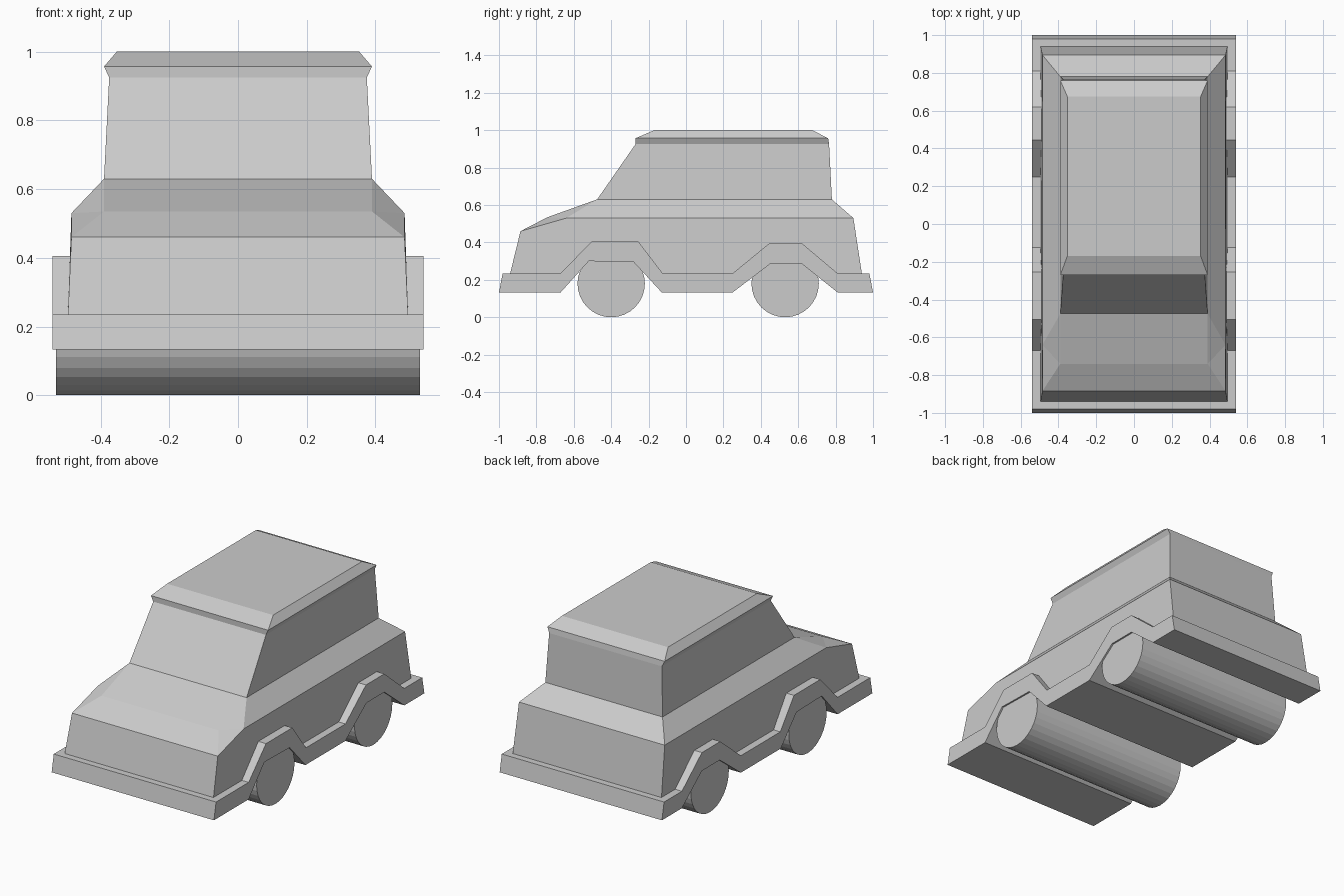
import bpy, bmesh
from math import pi

cube = bpy.data.objects.get("Cube")
if cube:
    bpy.data.objects.remove(cube, do_unlink=True)

grey = bpy.data.materials.new("light grey")
grey.use_nodes = True
grey.diffuse_color = (0.6, 0.6, 0.6, 1)
grey.node_tree.nodes["Principled BSDF"].inputs["Base Color"].default_value = grey.diffuse_color


def build(name, faces):
    """Make an object from faces given as corner positions, welded together."""
    bm = bmesh.new()
    for face in faces:
        bm.faces.new([bm.verts.new(p) for p in face])
    bmesh.ops.remove_doubles(bm, verts=bm.verts, dist=0.0005)
    bmesh.ops.recalc_face_normals(bm, faces=bm.faces)
    mesh = bpy.data.meshes.new(name)
    bm.to_mesh(mesh)
    bm.free()
    mesh.materials.append(grey)
    obj = bpy.data.objects.new(name, mesh)
    bpy.context.collection.objects.link(obj)
    return obj


def both_sides(face):
    return [face, [(-x, y, z) for x, y, z in face]]


def across(a, b):
    """Face spanning the car from left to right between two points."""
    flip = lambda p: (-p[0], p[1], p[2])
    return [a, b, flip(b), flip(a)]


# Fender band outlines (y, z), rising over both wheels
upper = [(-0.98, 0.235), (-0.67, 0.235), (-0.505, 0.405), (-0.255, 0.405), (-0.125, 0.235),
         (0.25, 0.235), (0.445, 0.395), (0.62, 0.395), (0.81, 0.235), (0.98, 0.235)]
lower = [(-1, 0.133), (-0.67, 0.133), (-0.52, 0.3), (-0.28, 0.295), (-0.13, 0.133),
         (0.25, 0.133), (0.45, 0.285), (0.62, 0.285), (0.81, 0.133), (1, 0.133)]

# Bumper and fender band
W = 0.54
faces = []
top = [(W, y, z) for y, z in upper]
low = [(W, y, z) for y, z in lower]
for i in range(len(top) - 1):
    faces += both_sides([low[i], low[i + 1], top[i + 1], top[i]])
    faces += [across(top[i], top[i + 1]), across(low[i], low[i + 1])]
faces += [across(low[0], top[0]), across(low[-1], top[-1])]
build("bumper_and_fenders", faces)

# Lower body with hood and sloping shoulders
nose, crease = (0.485, -0.885, 0.46), (0.39, -0.74, 0.535)
shoulder_front, shoulder_back = (0.485, -0.64, 0.53), (0.485, 0.895, 0.53)
belt_front, belt_back = (0.39, -0.475, 0.63), (0.39, 0.78, 0.63)
sill = [(0.495 - 0.034 * (z - 0.235), max(-0.94, min(0.94, y)), z) for y, z in upper]
faces = [across(sill[0], nose), across(nose, crease), across(crease, belt_front),
         across(sill[-1], shoulder_back), across(shoulder_back, belt_back)]
for face in ([*sill, shoulder_back, shoulder_front, nose],
             [nose, shoulder_front, crease],
             [crease, shoulder_front, belt_front],
             [shoulder_front, shoulder_back, belt_back, belt_front]):
    faces += both_sides(face)
build("body", faces)


def loft(name, sections, capped):
    """Stack rectangular sections of (half width, front y, back y, z)."""
    rings = [[(-w, f, z), (w, f, z), (w, b, z), (-w, b, z)] for w, f, b, z in sections]
    faces = [[a[i], a[(i + 1) % 4], b[(i + 1) % 4], b[i]]
             for a, b in zip(rings, rings[1:]) for i in range(4)]
    return build(name, faces + ([rings[-1]] if capped else []))


# Cabin and overhanging roof
neck = (0.375, -0.27, 0.765, 0.925)
loft("cabin", [(0.39, -0.475, 0.78, 0.63), neck], False)
loft("roof", [neck, (0.39, -0.27, 0.76, 0.957), (0.353, -0.17, 0.675, 1.0)], True)

# Full-width wheel rollers
for name, y in (("front_wheels", -0.4), ("rear_wheels", 0.53)):
    bpy.ops.mesh.primitive_cylinder_add(vertices=32, radius=0.18, depth=1.06,
                                        location=(0, y, 0.18), rotation=(0, pi / 2, 0))
    wheel = bpy.context.object
    wheel.name = name
    wheel.data.materials.append(grey)
